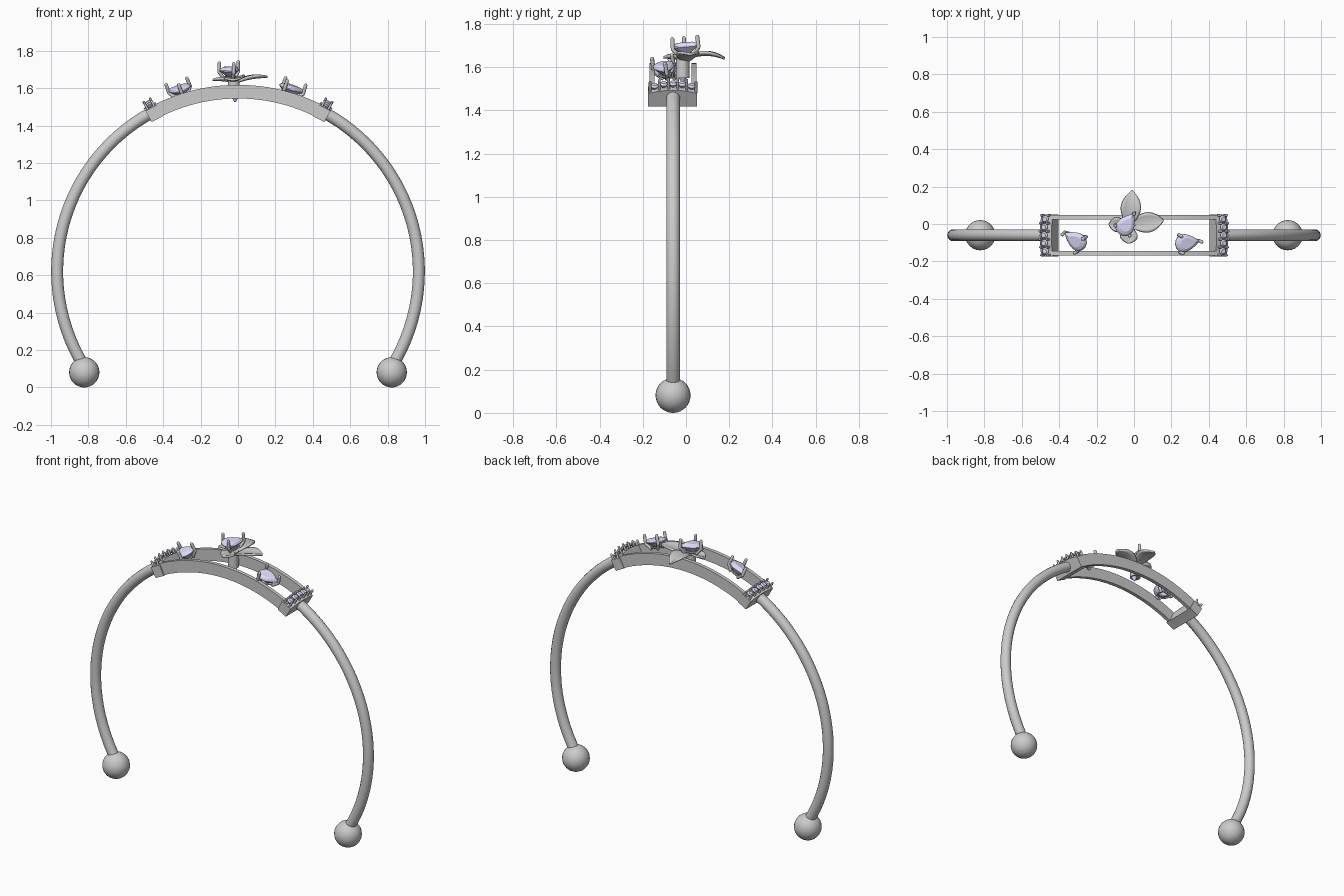
import bpy, bmesh, math
from mathutils import Matrix, Vector

if "Cube" in bpy.data.objects:
    bpy.data.objects.remove(bpy.data.objects["Cube"])

CZ, YC = 0.62, -0.06          # ring centre height and ring plane
gem_mat = bpy.data.materials.new("gem_lilac")
gem_mat.diffuse_color = (0.72, 0.72, 0.95, 1)
gem_mat.use_nodes = True
gem_mat.node_tree.nodes["Principled BSDF"].inputs["Base Color"].default_value = gem_mat.diffuse_color


def finish(name, bm, smooth=None, mat=None):
    bmesh.ops.recalc_face_normals(bm, faces=bm.faces)
    me = bpy.data.meshes.new(name)
    bm.to_mesh(me)
    bm.free()
    ob = bpy.data.objects.new(name, me)
    bpy.context.collection.objects.link(ob)
    if mat:
        me.materials.append(mat)
    if smooth:
        bpy.context.view_layer.objects.active = ob
        ob.select_set(True)
        bpy.ops.object.shade_smooth_by_angle(angle=math.radians(smooth))
        ob.select_set(False)
    return ob


def polar(deg, r, y):
    a = math.radians(deg)
    return Vector((r * math.sin(a), y, CZ + r * math.cos(a)))


def loft(bm, rings, closed=False):
    """Skin equal-length point loops; cap the ends unless closed."""
    vs = [[bm.verts.new(p) for p in ring] for ring in rings]
    n = len(vs[0])
    for i in range(len(vs) if closed else len(vs) - 1):
        a, b = vs[i], vs[(i + 1) % len(vs)]
        for j in range(n):
            bm.faces.new((a[j], a[(j + 1) % n], b[(j + 1) % n], b[j]))
    if not closed:
        bm.faces.new(vs[0])
        bm.faces.new(vs[-1])


def arc_block(name, a0, a1, r0, r1, y0, y1, n, crown=0.0):
    """Curved bar: cross-section swept around the ring, top optionally crowned."""
    rings = []
    for i in range(n + 1):
        a = a0 + (a1 - a0) * i / n
        ring = [polar(a, r0, y1), polar(a, r0, y0)]
        for k in range(9):
            u = k / 4 - 1
            ring.append(polar(a, r1 + crown * (1 - u * u), y0 + (y1 - y0) * k / 8))
        rings.append(ring)
    bm = bmesh.new()
    loft(bm, rings)
    return finish(name, bm, 30)


def rod(bm, p, q, r):
    """Round-tipped wire between two points."""
    p, q = Vector(p), Vector(q)
    rot = (q - p).to_track_quat('Z', 'Y').to_matrix().to_4x4()
    bmesh.ops.create_cone(bm, cap_ends=True, segments=10, radius1=r, radius2=r,
                          depth=(q - p).length, matrix=Matrix.Translation((p + q) / 2) @ rot)
    bmesh.ops.create_uvsphere(bm, u_segments=10, v_segments=6, radius=r,
                              matrix=Matrix.Translation(q))


def pear(s, z, a=0.068, b=0.064, n=18):
    return [Vector((s * a * math.cos(t), s * b * math.sin(t) * math.sin(t / 2), z))
            for t in (2 * math.pi * i / n for i in range(n))]


def pear_setting(name, M, foot):
    """Faceted pear gem with a gallery wire and three prongs."""
    bm = bmesh.new()
    loft(bm, [pear(s, z) for s, z in
              ((0.05, -0.045), (0.6, -0.02), (1, -0.002), (1, 0.004), (0.85, 0.014), (0.6, 0.02))])
    bm.transform(M)
    finish(name + "_gem", bm, None, gem_mat)
    bm = bmesh.new()
    wire = [[p + p.normalized() * 0.006 * math.cos(k * math.pi / 3)
             + Vector((0, 0, 0.006 * math.sin(k * math.pi / 3))) for p in pear(0.55, 0)]
            for k in range(6)]
    loft(bm, wire, closed=True)
    bmesh.ops.translate(bm, verts=bm.verts, vec=(0, 0, -0.035))
    for x, y in ((0.07, 0), (-0.042, 0.048), (-0.042, -0.048)):
        rod(bm, (x * 0.5, y * 0.5, -foot), (x, y, -0.008), 0.009)
        rod(bm, (x, y, -0.008), (x * 0.97, y * 0.97, 0.04), 0.0095)
    bm.transform(M)
    finish(name + "_prongs", bm, 40)


def petal(name, direction, length, width, z0, lift, droop, sharp):
    """Cupped leaf pointing along direction (degrees) from the flower centre."""
    nu, nv = 12, 6
    bm = bmesh.new()
    grid = []
    for i in range(nu + 1):
        u = i / nu
        w = width / 2 * max(0.04, math.sin(math.pi * (0.08 + 0.92 * u) ** sharp)) ** 0.8
        row = []
        for j in range(nv + 1):
            v = 2 * j / nv - 1
            z = z0 + lift * u - droop * u * u + 0.012 * v * v * math.sin(math.pi * u)
            row.append(bm.verts.new((u * length, v * w, z)))
        grid.append(row)
    for i in range(nu):
        for j in range(nv):
            bm.faces.new((grid[i][j], grid[i + 1][j], grid[i + 1][j + 1], grid[i][j + 1]))
    bm.transform(Matrix.Translation((-0.025, -0.005, 0)) @ Matrix.Rotation(math.radians(direction), 4, 'Z'))
    ob = finish(name, bm, 50)
    sol = ob.modifiers.new("thickness", 'SOLIDIFY')
    sol.thickness = 0.012
    sol.offset = 0


# Two curved rails across the top
arc_block("front_rail", -28, 28, 0.925, 0.998, -0.168, -0.145, 24)
arc_block("back_rail", -28, 28, 0.925, 0.998, 0.025, 0.048, 24)

for side, s in (("left", -1), ("right", 1)):
    # Round band arm
    bm = bmesh.new()
    rings = []
    for i in range(29):
        a = s * (28.5 + 93.5 * i / 28)
        rings.append([polar(a, 0.967 + 0.032 * math.cos(t), YC + 0.032 * math.sin(t))
                      for t in (2 * math.pi * k / 14 for k in range(14))])
    loft(bm, rings)
    finish(side + "_band", bm, 40)

    # Ball at the open end
    bm = bmesh.new()
    bmesh.ops.create_uvsphere(bm, u_segments=24, v_segments=16, radius=0.081,
                              matrix=Matrix.Translation((s * 0.822, YC, 0.081)))
    finish(side + "_end_ball", bm, 40)

    # End block carrying a row of small stones
    arc_block(side + "_end_block", s * 26, s * 30, 0.922, 0.99, -0.175, 0.052, 3, 0.018)
    gems, beads = bmesh.new(), bmesh.new()
    tilt = Matrix.Rotation(math.radians(28 * s), 4, 'Y')
    for k in range(5):
        u = (k - 2) / 2.4
        M = Matrix.Translation(polar(28 * s, 1.006 + 0.018 * (1 - u * u), YC + 0.043 * (k - 2))) @ tilt
        for r1, r2, d, z in ((0.006, 0.021, 0.02, -0.01), (0.021, 0.013, 0.009, 0.0045)):
            bmesh.ops.create_cone(gems, cap_ends=True, segments=10, radius1=r1, radius2=r2,
                                  depth=d, matrix=M @ Matrix.Translation((0, 0, z)))
    for k in range(6):
        u = (k - 2.5) / 2.6
        for da in (-1.1, 1.1):
            r = 0.985 + 0.018 * (1 - u * u)
            y = YC + 0.0425 * (k - 2.5)
            rod(beads, polar(28 * s + da, r, y), polar(28 * s + da, r + 0.034, y), 0.0065)
    finish(side + "_row_gems", gems, None, gem_mat)
    finish(side + "_row_prongs", beads, 40)


def frame(loc, ty, tx, yaw):
    R = Matrix.Rotation
    return (Matrix.Translation(loc) @ R(math.radians(ty), 4, 'Y')
            @ R(math.radians(tx), 4, 'X') @ R(math.radians(yaw), 4, 'Z'))


# Pear stones set between the rails and the flower's centre stone
pear_setting("left_pear", frame((-0.315, -0.085, 1.592), -20, 14, 145), 0.045)
pear_setting("right_pear", frame((0.285, -0.10, 1.597), 18, 8, 8), 0.045)
pear_setting("flower_pear", frame((-0.038, 0.0, 1.695), 0, 5, 55), 0.05)

# Flower petals
petal("back_petal", 85, 0.185, 0.105, 1.635, 0.085, 0.08, 1.1)
petal("right_petal", 8, 0.185, 0.105, 1.625, 0.075, 0.04, 1.2)
petal("left_petal", 178, 0.11, 0.075, 1.635, 0.02, 0.01, 1.6)
petal("front_petal", 268, 0.1, 0.09, 1.635, 0.02, 0.01, 1.6)

# Flower stem
bm = bmesh.new()
bmesh.ops.create_cone(bm, cap_ends=True, segments=20, radius1=0.032, radius2=0.03, depth=0.1,
                      matrix=Matrix.Translation((-0.022, -0.015, 1.60)))
finish("flower_stem", bm, 40)

# Small stone under the stem
bm = bmesh.new()
bmesh.ops.create_cone(bm, cap_ends=True, segments=10, radius1=0.004, radius2=0.02, depth=0.03,
                      matrix=Matrix.Translation((-0.015, -0.015, 1.54)))
finish("underside_gem", bm, None, gem_mat)
